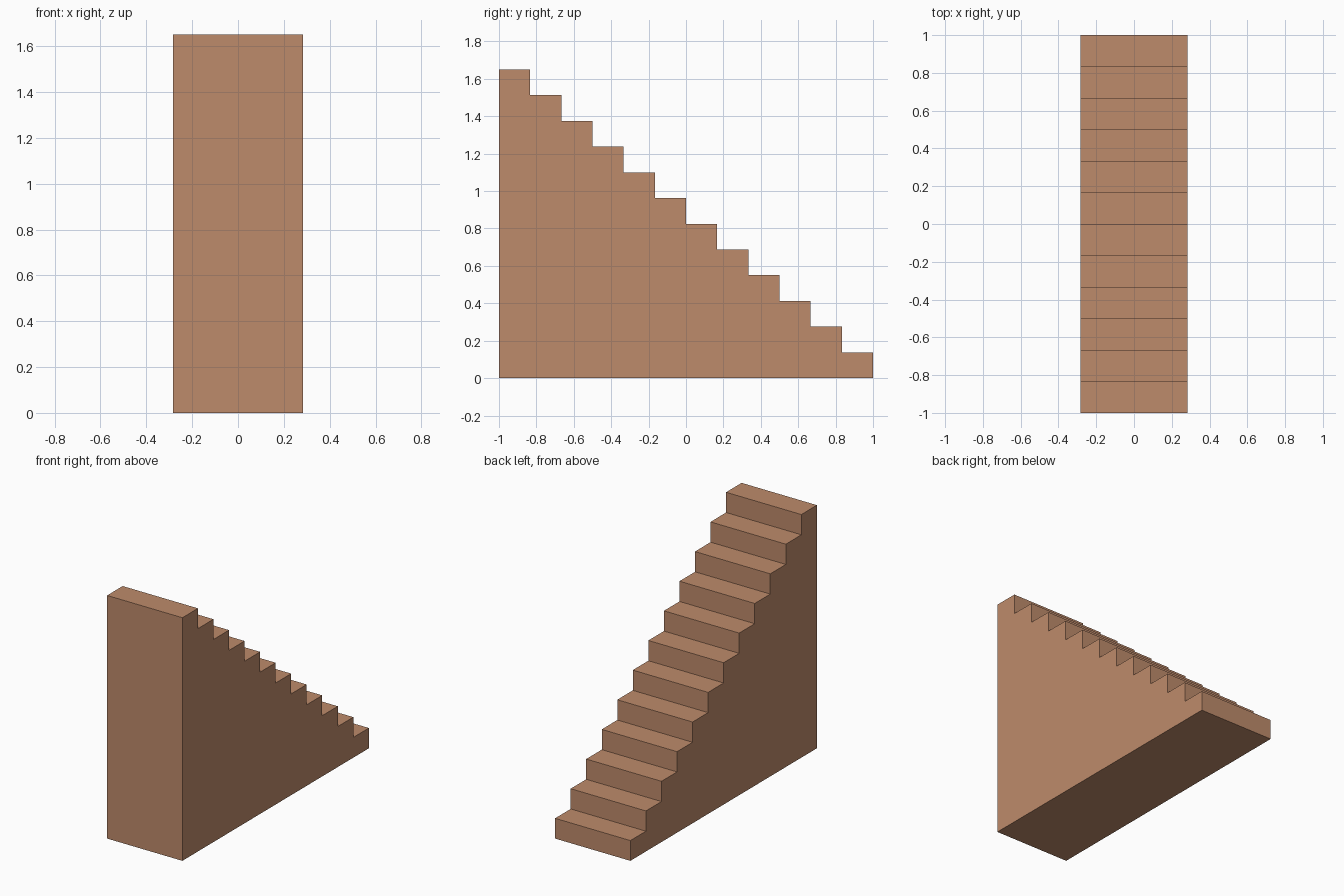
import bpy, bmesh

if "Cube" in bpy.data.objects:
    bpy.data.objects.remove(bpy.data.objects["Cube"])

STEPS, WIDTH, LENGTH, HEIGHT = 12, 0.565, 2.0, 1.65
run, rise = LENGTH / STEPS, HEIGHT / STEPS

mat = bpy.data.materials.new("warm brown")
mat.diffuse_color = (0.515, 0.258, 0.147, 1)
mat.use_nodes = True
mat.node_tree.nodes["Principled BSDF"].inputs["Base Color"].default_value = mat.diffuse_color

# Side profile (y, z): tall at the front, stepping down towards the back
profile = [(-LENGTH / 2, 0)]
for i in range(STEPS):
    z = HEIGHT - i * rise
    y = -LENGTH / 2 + i * run
    profile += [(y, z), (y + run, z)]
profile.append((LENGTH / 2, 0))

# Extrude the profile across the width into a solid staircase
bm = bmesh.new()
face = bm.faces.new([bm.verts.new((-WIDTH / 2, y, z)) for y, z in profile])
ext = bmesh.ops.extrude_face_region(bm, geom=[face])
bmesh.ops.translate(bm, vec=(WIDTH, 0, 0),
                    verts=[g for g in ext["geom"] if isinstance(g, bmesh.types.BMVert)])
bmesh.ops.recalc_face_normals(bm, faces=bm.faces)

mesh = bpy.data.meshes.new("staircase")
bm.to_mesh(mesh)
bm.free()
mesh.materials.append(mat)
bpy.context.collection.objects.link(bpy.data.objects.new("staircase", mesh))
